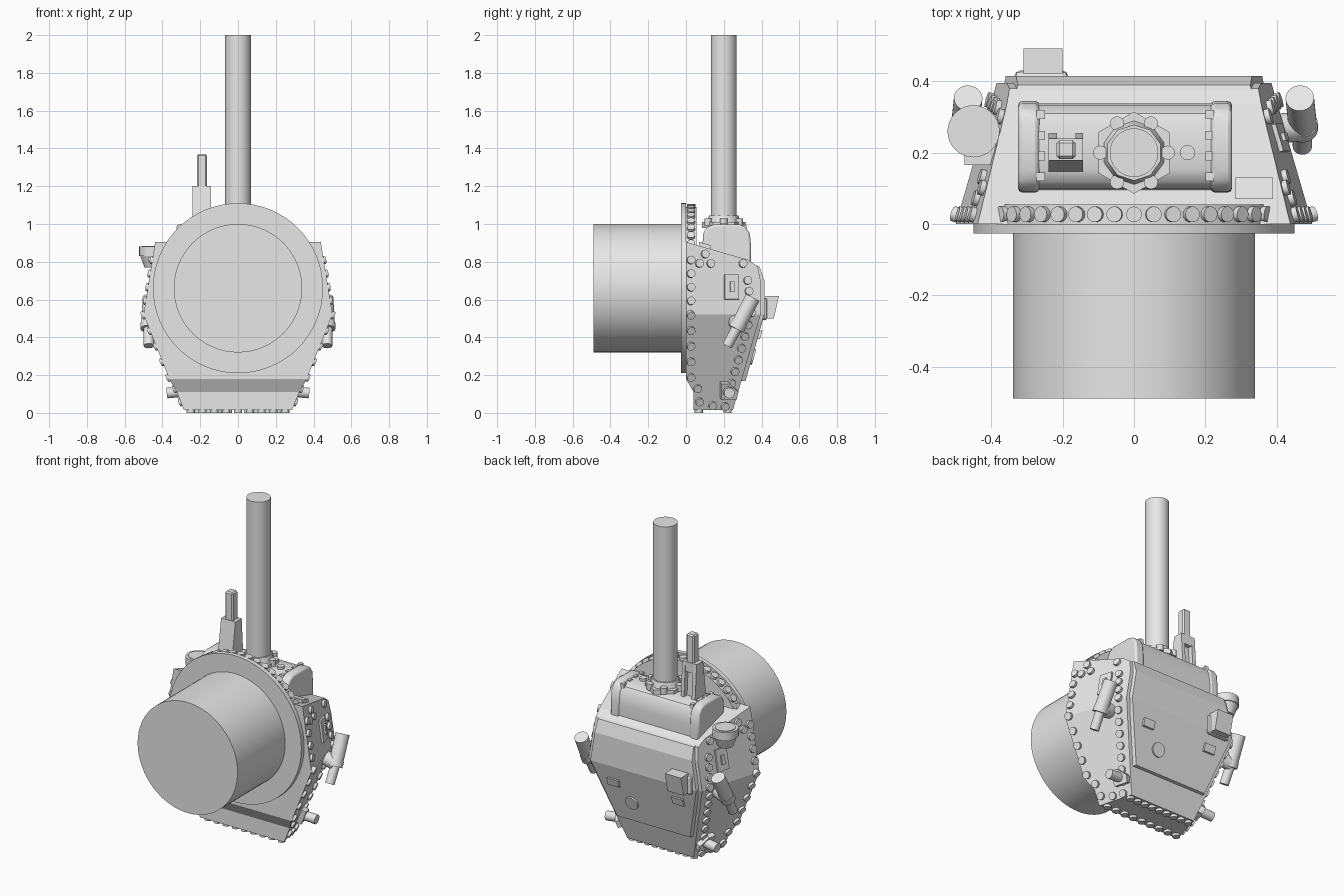
import bpy, bmesh, math
from mathutils import Vector

cube = bpy.data.objects.get("Cube")
if cube:
    bpy.data.objects.remove(cube, do_unlink=True)

grey = bpy.data.materials.new("plain grey")
grey.use_nodes = True
grey.diffuse_color = (0.8, 0.8, 0.8, 1)
grey.node_tree.nodes["Principled BSDF"].inputs["Base Color"].default_value = (0.8, 0.8, 0.8, 1)


def finish(name, bm, smooth=False, bevel=0, segments=3):
    bmesh.ops.recalc_face_normals(bm, faces=bm.faces[:])
    mesh = bpy.data.meshes.new(name)
    bm.to_mesh(mesh)
    bm.free()
    mesh.materials.append(grey)
    ob = bpy.data.objects.new(name, mesh)
    bpy.context.collection.objects.link(ob)
    if bevel:
        mod = ob.modifiers.new("Bevel", 'BEVEL')
        mod.width, mod.segments = bevel, segments
    if smooth:
        bpy.ops.object.select_all(action='DESELECT')
        bpy.context.view_layer.objects.active = ob
        ob.select_set(True)
        bpy.ops.object.shade_smooth_by_angle(angle=math.radians(35))
    return ob


def add_cyl(bm, a, b, r, r2=None, sides=14):
    a, b = Vector(a), Vector(b)
    m = (b - a).to_track_quat('Z', 'Y').to_matrix().to_4x4()
    m.translation = (a + b) / 2
    bmesh.ops.create_cone(bm, cap_ends=True, segments=sides, radius1=r,
                          radius2=r if r2 is None else r2, depth=(b - a).length, matrix=m)


def cyl(name, a, b, r, r2=None, sides=32):
    bm = bmesh.new()
    add_cyl(bm, a, b, r, r2, sides)
    return finish(name, bm, smooth=sides > 8)


def hull(name, points, **kw):
    bm = bmesh.new()
    for p in points:
        bm.verts.new(p)
    bmesh.ops.convex_hull(bm, input=bm.verts[:])
    bmesh.ops.dissolve_limit(bm, angle_limit=0.01, verts=bm.verts[:], edges=bm.edges[:])
    return finish(name, bm, **kw)


def box(name, lo, hi, **kw):
    return hull(name, [(x, y, z) for x in (lo[0], hi[0])
                       for y in (lo[1], hi[1]) for z in (lo[2], hi[2])], **kw)


def half(y, z):
    """Half width of the hull, from its two sloping side planes."""
    return 0.5 + (0.4 if z < 0.52 else -0.16) * (z - 0.52) - 0.29 * y


def side(s, y, z, out=0.0):
    """Point on the hull side, moved outward along its normal."""
    n = Vector((1, 0.29, -0.4 if z < 0.52 else 0.16)).normalized()
    p = Vector((half(y, z), y, z)) + n * out
    return Vector((s * p.x, p.y, p.z))


def section(name, profile, inset=0):
    return hull(name, [(s * (half(y, z) - inset), y, z) for y, z in profile for s in (-1, 1)])


def roof(z):
    """Depth of the sloping lower roof."""
    return 0.395 - (0.52 - z) * 0.29


# armoured hull, with stepped toe and raised roof plates
section("hull_main", [(0, 0.18), (0, 0.52), (0, 0.905), (0.33, 0.81), (0.38, 0.775),
                      (0.395, 0.7), (0.395, 0.52), (0.04, 0.11), (roof(0.11), 0.11)])
section("hull_toe", [(0.04, 0.11), (roof(0.11), 0.11), (0.04, 0.015), (roof(0.015), 0.015)])
section("roof_plate", [(0.34, 0.79), (0.39, 0.775), (0.415, 0.7), (0.415, 0.52),
                       (roof(0.17) + 0.022, 0.17), (0.2, 0.17), (0.3, 0.6)], 0.02)

# base drum, flange and the ring behind it
cyl("base_drum", (0, -0.49, 0.66), (0, -0.02, 0.66), 0.34, sides=64)
cyl("base_flange", (0, -0.027, 0.66), (0, 0, 0.66), 0.45, sides=64)
cyl("turret_ring", (0, -0.01, 0.66), (0, 0.055, 0.66), 0.43, sides=64)

# rivets on the ring, the sides and the underside
bm = bmesh.new()
for i in range(-8, 9):
    a = math.radians(7.2 * i)
    d = Vector((math.sin(a), 0, math.cos(a)))
    c = Vector((0, 0.027, 0.66))
    add_cyl(bm, c + d * 0.42, c + d * 0.446, 0.022)


def along(path, step):
    for p, q in zip(path, path[1:]):
        p, q = Vector(p), Vector(q)
        n = max(1, round((q - p).length / step))
        for k in range(n):
            yield p.lerp(q, k / n)


front_row = along([(0.07, 0.06), (0.06, 0.13), (0.025, 0.19), (0.025, 0.52), (0.025, 0.88)], 0.075)
back_row = along([(0.205, 0.035), (0.345, 0.53), (0.325, 0.7), (0.3, 0.79), (0.27, 0.8)], 0.063)
extra = [Vector(p) for p in ((0.1, 0.84), (0.07, 0.79), (0.13, 0.79), (0.14, 0.04))]
for p in list(front_row) + list(back_row) + extra:
    for s in (-1, 1):
        add_cyl(bm, side(s, p.x, p.y, -0.01), side(s, p.x, p.y, 0.015), 0.022)
for i in range(9):
    for y, w in ((0.068, 0.25), (0.22, 0.21)):
        x = w * (i - 4) / 4
        add_cyl(bm, (x, y, 0), (x, y, 0.025), 0.022)
finish("rivets", bm, smooth=True)

# gun mantlet box with wider end caps and toothed seams
profile = [(0.1, 0.83), (0.088, 0.9), (0.092, 0.955), (0.115, 0.985), (0.15, 0.998), (0.28, 0.998),
           (0.315, 0.985), (0.338, 0.95), (0.345, 0.88), (0.345, 0.785)]


def slab(name, x0, x1, shrink, bevel=0):
    pts = [(x, 0.217 + (y - 0.217) * shrink, 0.8 + (z - 0.8) * shrink)
           for x in (x0, x1) for y, z in profile]
    return hull(name, pts, smooth=True, bevel=bevel, segments=2)


slab("mantlet_box", -0.3, 0.25, 0.95)
for name, x0, x1, t in (("right", -0.325, -0.265, -0.262), ("left", 0.215, 0.275, 0.212)):
    slab(name + "_mantlet_cap", x0, x1, 1, 0.012)
    for k in range(4):
        y = 0.12 + 0.058 * k
        box(f"{name}_cap_tooth_{k}", (t - 0.012, y, 0.95), (t + 0.012, y + 0.025, 0.994))

# barrel with bolted collar
cyl("collar_plate", (0, 0.2, 0.98), (0, 0.2, 1.01), 0.115, sides=6)
cyl("collar", (0, 0.2, 1.0), (0, 0.2, 1.045), 0.092, 0.078, sides=10)
cyl("gun_barrel", (0, 0.2, 0.98), (0, 0.2, 2.0), 0.068, sides=40)
for i in range(6):
    a = math.radians(60 * i)
    x, y = 0.095 * math.cos(a), 0.2 + 0.095 * math.sin(a)
    cyl(f"collar_bolt_{i}", (x, y, 0.99), (x, y, 1.028), 0.02, sides=12)
cyl("sight_port", (0.15, 0.2, 0.97), (0.15, 0.2, 1.004), 0.021)

# sight post: wedge frame with an opening, and a stem
for x0, x1 in ((-0.24, -0.216), (-0.164, -0.143)):
    hull("post_cheek", [(x, y, z) for x in (x0, x1)
                        for y, z in ((0.145, 0.97), (0.255, 0.97), (0.178, 1.2), (0.24, 1.2))])
box("post_cap", (-0.24, 0.178, 1.14), (-0.143, 0.24, 1.2))
hull("post_web", [(x, y, z) for x in (-0.22, -0.16)
                  for y, z in ((0.145, 0.97), (0.225, 0.97), (0.178, 1.2), (0.21, 1.2))])
box("post_stem", (-0.217, 0.182, 1.19), (-0.164, 0.235, 1.37), bevel=0.008, segments=1)

# small plate on the top slope
hull("top_plate", [(x, y, z + h) for x in (0.285, 0.39) for h in (0, 0.03)
                   for y, z in ((0.07, 0.875), (0.13, 0.858))])

# roof periscope
box("periscope_base", (-0.335, 0.4, 0.49), (-0.185, 0.43, 0.61), bevel=0.02, segments=2)
hull("periscope_hood", [(x, y, z) for x in (-0.31, -0.2) for y, z in
                        ((0.42, 0.62), (0.492, 0.618), (0.465, 0.5), (0.42, 0.5))])

# roof port and lifting pads
slope = Vector((0, 1, -0.29)).normalized()
c = Vector((0.12, roof(0.3) + 0.012, 0.3))
cyl("roof_port", c, c + slope * 0.018, 0.042)
for x in (-0.22, 0.22):
    hull("roof_pad", [(x + dx, roof(z) + d, z) for dx in (-0.038, 0.038)
                      for z in (0.39, 0.435) for d in (0.01, 0.034)])

for label, s in (("left", 1), ("right", -1)):
    # vision ports: frame and slit block
    for part, hy, hz, out in (("vision_port", 0.038, 0.065, 0.012), ("vision_slit", 0.011, 0.028, 0.022)):
        hull(f"{label}_{part}", [side(s, 0.24 + dy, 0.665 + dz, o) for dy in (-hy, hy)
                                 for dz in (-hz, hz) for o in (-0.01, out)])
    # tilted launcher tubes on round brackets
    top, mid, low = (Vector(p) for p in ((s * 0.465, 0.353, 0.61), (s * 0.473, 0.275, 0.46),
                                         (s * 0.472, 0.218, 0.355)))
    cyl(label + "_launcher_tube", mid, top, 0.04)
    cyl(label + "_launcher_collar", mid.lerp(low, 0.15), mid.lerp(top, 0.1), 0.043)
    cyl(label + "_launcher_stem", low, mid, 0.027)
    cyl(label + "_launcher_bracket", side(s, 0.27, 0.48, -0.02), mid, 0.042)
    # low side hooks
    cyl(label + "_hook_stub", side(s, 0.225, 0.11, -0.02), (s * 0.375, 0.23, 0.105), 0.028)
    hull(label + "_hook_block", [side(s, y, z, o) for o in (-0.01, 0.03) for y, z in
                                 ((0.18, 0.08), (0.18, 0.165), (0.225, 0.165), (0.27, 0.12), (0.26, 0.08))])

# ventilator cup on the right shoulder
box("vent_bracket", (-0.475, 0.165, 0.80), (-0.32, 0.26, 0.825))
cyl("vent_lid", (-0.45, 0.26, 0.83), (-0.45, 0.26, 0.88), 0.073)
cyl("vent_cup", (-0.45, 0.26, 0.77), (-0.45, 0.26, 0.832), 0.045, 0.068)
cyl("vent_inner_lid", (-0.45, 0.26, 0.87), (-0.45, 0.26, 0.884), 0.058)
